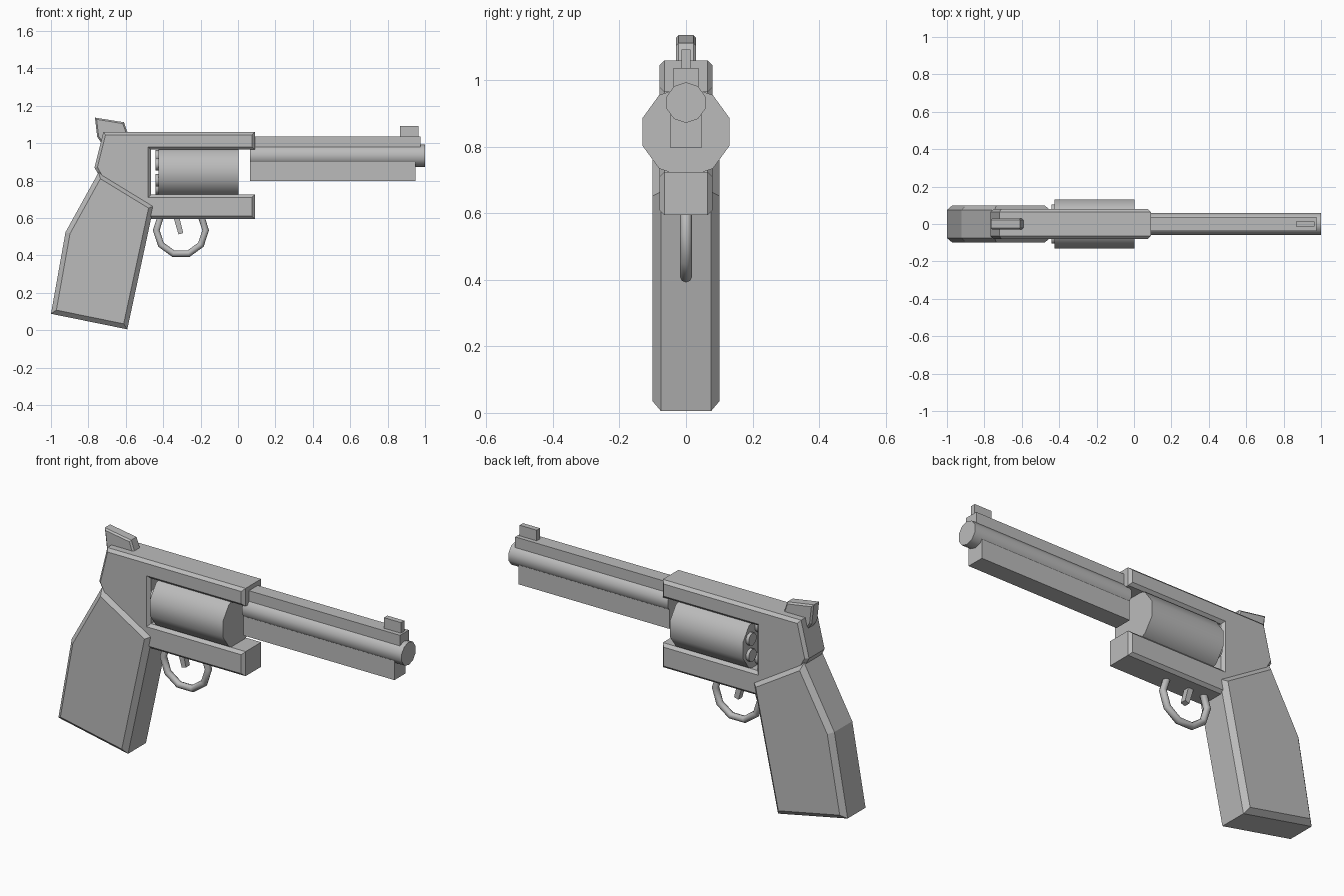
import bpy, bmesh, math
from mathutils import Matrix, Vector

cube = bpy.data.objects.get("Cube")
if cube:
    bpy.data.objects.remove(cube, do_unlink=True)

steel = bpy.data.materials.new("grey_steel")
steel.use_nodes = True
GREY = (0.5, 0.5, 0.5, 1.0)
steel.diffuse_color = GREY
steel.node_tree.nodes["Principled BSDF"].inputs["Base Color"].default_value = GREY


def finish(name, bm, smooth=False):
    bmesh.ops.recalc_face_normals(bm, faces=bm.faces)
    mesh = bpy.data.meshes.new(name)
    bm.to_mesh(mesh)
    bm.free()
    mesh.materials.append(steel)
    obj = bpy.data.objects.new(name, mesh)
    bpy.context.collection.objects.link(obj)
    if smooth:
        bpy.ops.object.select_all(action='DESELECT')
        obj.select_set(True)
        bpy.context.view_layer.objects.active = obj
        bpy.ops.object.shade_smooth_by_angle(angle=math.radians(50))
    return obj


def plate(name, outline, half, chamfer=0):
    """Side profile extruded across y, with chamfered rims on both sides."""
    bm = bmesh.new()
    face = bm.faces.new([bm.verts.new((x, -half, z)) for x, z in outline])
    ext = bmesh.ops.extrude_face_region(bm, geom=[face], use_keep_orig=True)
    moved = [v for v in ext["geom"] if isinstance(v, bmesh.types.BMVert)]
    bmesh.ops.translate(bm, vec=(0, 2 * half, 0), verts=moved)
    bmesh.ops.recalc_face_normals(bm, faces=bm.faces)
    if chamfer:
        rims = [e for e in bm.edges if e.verts[0].co.y * e.verts[1].co.y > 0]
        bmesh.ops.bevel(bm, geom=rims, offset=chamfer, segments=1,
                        affect='EDGES', profile=0.5)
    return finish(name, bm)


def block(name, x0, x1, z0, z1, half):
    return plate(name, [(x0, z0), (x1, z0), (x1, z1), (x0, z1)], half)


def rod(name, x0, x1, y, z, radius, sides):
    """Cylinder lying along x with a vertex pointing to the side."""
    bm = bmesh.new()
    bmesh.ops.create_cone(bm, cap_ends=True, segments=sides, radius1=radius,
                          radius2=radius, depth=x1 - x0)
    bm.transform(Matrix.Translation(((x0 + x1) / 2, y, z))
                 @ Matrix.Rotation(math.pi / 2, 4, 'Y')
                 @ Matrix.Rotation(math.pi / 2, 4, 'Z'))
    return finish(name, bm, True)


# Frame with the open window, and the grip
plate("frame", [(-0.72, 1.06), (0.09, 1.06), (0.09, 0.965), (-0.465, 0.965),
                (-0.465, 0.725), (0.09, 0.725), (0.09, 0.595), (-0.6, 0.595),
                (-0.74, 0.82), (-0.767, 0.87)], 0.08, 0.015)
plate("grip", [(-0.745, 0.845), (-0.45, 0.665), (-0.592, 0.005),
               (-1.0, 0.088), (-0.922, 0.525)], 0.1, 0.025)

# Hammer
plate("hammer", [(-0.765, 1.137), (-0.61, 1.112), (-0.588, 1.05),
                 (-0.69, 1.0), (-0.73, 1.0), (-0.753, 1.035)], 0.03, 0.008)

# Drum and its round cartridge ends
AXIS_Z = 0.845
rod("drum", -0.425, 0.003, 0, AXIS_Z, 0.137, 10)
for i in range(6):
    a = math.radians(30 + 60 * i)
    rod(f"cartridge_end_{i + 1}", -0.442, -0.42, 0.085 * math.cos(a),
        AXIS_Z + 0.085 * math.sin(a), 0.033, 10)

# Barrel, rib, underlug and front sight
rod("barrel", 0.065, 1.0, 0, 0.933, 0.061, 10)
block("top_rib", 0.065, 0.975, 0.94, 1.037, 0.037)
block("underlug", 0.065, 0.95, 0.797, 0.92, 0.047)
block("front_sight", 0.865, 0.965, 1.03, 1.093, 0.014)

# Trigger guard ring
bm = bmesh.new()
RING, TUBE, SIDES = 0.132, 0.018, 10
loops = []
for i in range(SIDES):
    turn = Matrix.Rotation(math.tau * i / SIDES, 4, 'Y')
    loops.append([bm.verts.new(turn @ Vector((RING + TUBE * math.cos(b), TUBE * math.sin(b), 0)))
                  for b in (math.tau * j / 8 for j in range(8))])
for i in range(SIDES):
    a, b = loops[i], loops[(i + 1) % SIDES]
    for j in range(8):
        k = (j + 1) % 8
        bm.faces.new((a[j], a[k], b[k], b[j]))
bm.transform(Matrix.Translation((-0.305, 0, 0.535)))
finish("trigger_guard", bm, True)

# Trigger
plate("trigger", [(-0.35, 0.62), (-0.318, 0.512), (-0.293, 0.52),
                  (-0.318, 0.62)], 0.016)
